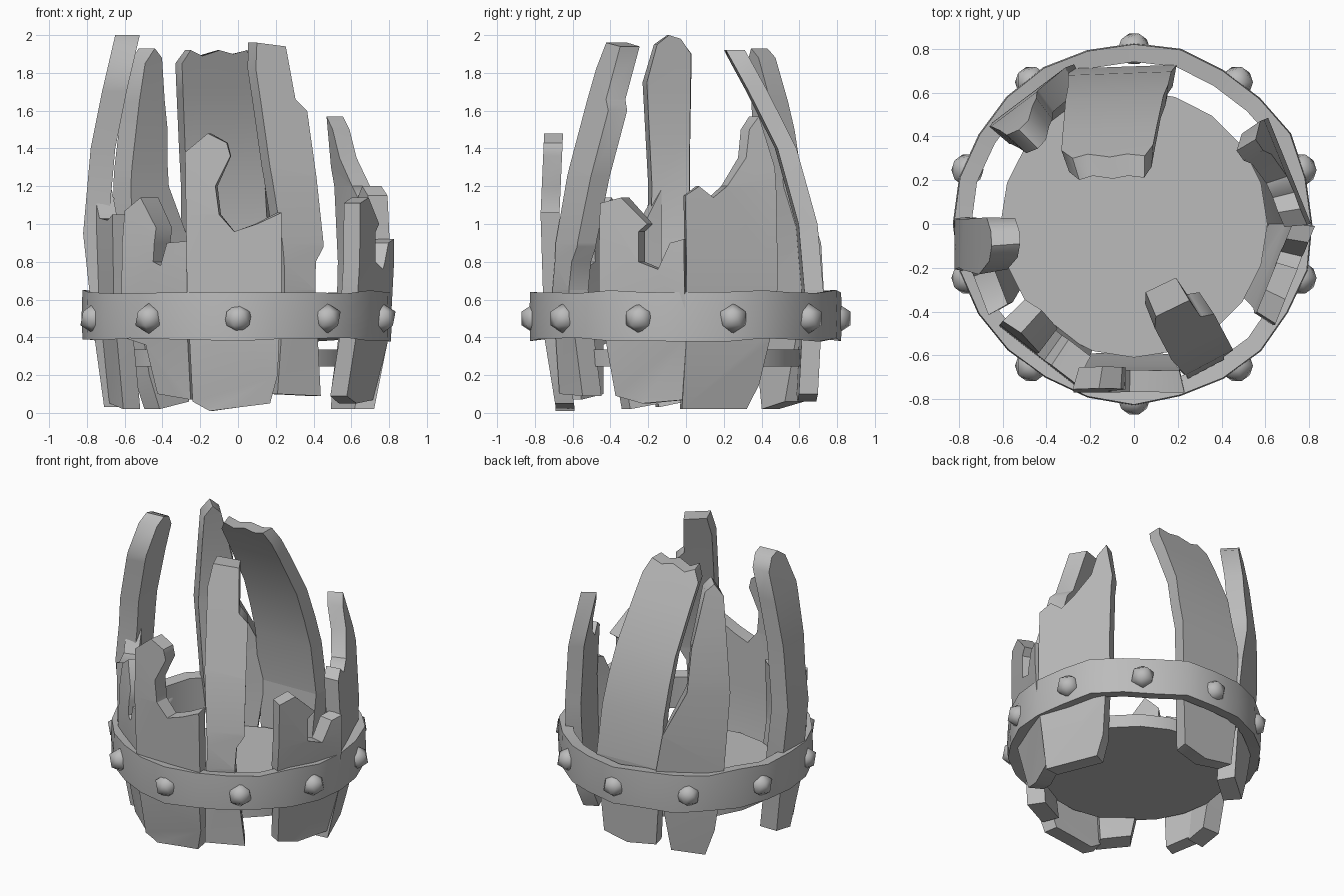
import bpy, bmesh, random
from math import radians, cos, sin, pi
from mathutils import Vector

random.seed(4)
if "Cube" in bpy.data.objects:
    bpy.data.objects.remove(bpy.data.objects["Cube"], do_unlink=True)

grey = bpy.data.materials.new("plain grey")
grey.use_nodes = True
grey.diffuse_color = (0.5, 0.5, 0.5, 1)
grey.node_tree.nodes["Principled BSDF"].inputs["Base Color"].default_value = (0.5, 0.5, 0.5, 1)
parts = []


def finish(bm, name):
    bmesh.ops.recalc_face_normals(bm, faces=bm.faces[:])
    mesh = bpy.data.meshes.new(name)
    bm.to_mesh(mesh)
    bm.free()
    mesh.materials.append(grey)
    ob = bpy.data.objects.new(name, mesh)
    bpy.context.collection.objects.link(ob)
    parts.append(ob)


def radius_at(profile, z):
    """Outer radius of a bent plank at a height."""
    if z <= profile[0][0]:
        return profile[0][1]
    for (z0, r0), (z1, r1) in zip(profile, profile[1:]):
        if z <= z1:
            return r0 + (r1 - r0) * (z - z0) / (z1 - z0)
    return profile[-1][1]


def stave(name, angle, profile, outline, thick=0.1):
    """Broken plank: flat outline (sideways, height) bent along a radius profile."""
    a = radians(angle)
    n, t = Vector((cos(a), sin(a), 0)), Vector((-sin(a), cos(a), 0))
    bm = bmesh.new()
    face = bm.faces.new([bm.verts.new((s, 0, z)) for s, z in outline])
    face.normal_update()
    bmesh.ops.triangulate(bm, faces=[face])
    for z, _ in profile:
        bmesh.ops.bisect_plane(bm, geom=bm.verts[:] + bm.edges[:] + bm.faces[:],
                               plane_co=(0, 0, z), plane_no=(0, 0, 1))
    ext = bmesh.ops.extrude_face_region(bm, geom=bm.faces[:], use_keep_orig=True)
    inner = {v for v in ext["geom"] if isinstance(v, bmesh.types.BMVert)}
    for v in bm.verts:
        s, z = v.co.x, v.co.z
        r = radius_at(profile, z)
        if v in inner:
            r, s = r - thick, s * 0.9
        v.co = n * r + t * s + Vector((0, 0, z))
    finish(bm, name)


# Front plank with a hooked splinter
stave("front_stave", -90, [(0.03, 0.69), (0.4, 0.75), (1.05, 0.77), (1.5, 0.75)],
      [(-0.24, 0.06), (-0.15, 0.01), (0.17, 0.05), (0.21, 0.2), (0.23, 0.65), (0.23, 1.06),
       (0.1, 1.0), (-0.02, 0.96), (-0.1, 1.05), (-0.12, 1.2), (-0.04, 1.36), (-0.06, 1.43),
       (-0.16, 1.48), (-0.28, 1.38), (-0.27, 0.65)])

# Tall narrow plank leaning inward
stave("front_left_tall_stave", -62,
      [(0.1, 0.69), (0.65, 0.74), (0.9, 0.72), (1.25, 0.64), (1.65, 0.52), (1.96, 0.42)],
      [(-0.13, 0.1), (0.13, 0.09), (0.07, 0.65), (0.08, 0.8), (0.13, 0.88), (0.13, 1.25),
       (0.13, 1.6), (0.07, 1.66), (0.06, 1.94), (-0.11, 1.96), (-0.14, 1.82), (-0.14, 1.3),
       (-0.11, 0.8)], 0.12)

# Short plank with a notch
stave("left_notched_stave", -22, [(0.07, 0.67), (0.45, 0.75), (0.8, 0.77), (1.15, 0.77)],
      [(-0.13, 0.09), (0.02, 0.05), (0.27, 0.07), (0.3, 0.4), (0.3, 0.92), (0.22, 0.9),
       (0.15, 0.76), (0.04, 0.8), (0.04, 0.96), (0.09, 1.0), (-0.06, 1.14), (-0.18, 1.11),
       (-0.19, 0.65)])

# Wide plank rising to one spike
stave("left_spiked_stave", 22, [(0.02, 0.66), (0.4, 0.74), (0.8, 0.75), (1.2, 0.73), (1.57, 0.66)],
      [(-0.29, 0.02), (0.08, 0.02), (0.14, 0.15), (0.18, 0.38), (0.22, 0.65), (0.22, 1.3),
       (0.15, 1.57), (0.09, 1.5), (0.06, 1.35), (-0.06, 1.2), (-0.14, 1.14), (-0.22, 1.2),
       (-0.3, 1.15), (-0.3, 0.65)])

# Wide tall plank bending far inward
stave("back_stave", 92,
      [(0.05, 0.69), (0.65, 0.72), (1.0, 0.69), (1.4, 0.58), (1.7, 0.43), (1.92, 0.31)],
      [(-0.18, 0.1), (0.0, 0.06), (0.22, 0.1), (0.27, 0.65), (0.28, 1.2), (0.32, 1.85),
       (0.27, 1.92), (0.2, 1.89), (0.1, 1.92), (0.02, 1.9), (-0.06, 1.92), (-0.1, 1.83),
       (-0.18, 1.2), (-0.22, 0.65)])

# Pointed plank
stave("back_right_stave", 127,
      [(0.02, 0.69), (0.5, 0.74), (0.9, 0.76), (1.3, 0.75), (1.65, 0.71), (1.93, 0.66)],
      [(-0.12, 0.06), (0.1, 0.02), (0.16, 0.2), (0.22, 0.65), (0.26, 1.2), (0.22, 1.85),
       (0.16, 1.93), (0.1, 1.88), (0.01, 1.5), (-0.02, 1.2), (-0.18, 0.9), (-0.22, 0.65)], 0.12)

# Tallest plank
stave("right_tall_stave", 180,
      [(0.04, 0.71), (0.4, 0.76), (0.95, 0.82), (1.4, 0.78), (1.7, 0.72), (2.0, 0.65)],
      [(0.0, 0.06), (0.16, 0.03), (0.22, 0.4), (0.2, 1.2), (0.23, 1.75), (0.17, 1.95),
       (0.1, 2.0), (0.03, 1.98), (-0.03, 1.9), (-0.02, 1.3), (-0.03, 0.6)], 0.13)

# Short filler plank
stave("right_short_stave", -159, [(0.03, 0.69), (0.5, 0.76), (1.05, 0.77)],
      [(-0.09, 0.05), (0.1, 0.02), (0.15, 0.4), (0.15, 1.05), (0.08, 1.02), (-0.04, 1.03),
       (-0.13, 1.18), (-0.13, 0.4)])

# Broken plank with two steps
stave("front_right_stave", -128, [(0.08, 0.69), (0.5, 0.75), (0.9, 0.74), (1.14, 0.71)],
      [(0.0, 0.1), (0.22, 0.07), (0.24, 0.5), (0.24, 0.91), (0.1, 0.9), (0.06, 0.78),
       (0.01, 0.8), (0.02, 0.98), (-0.1, 1.14), (-0.2, 1.07), (-0.2, 0.4), (-0.05, 0.36)], 0.14)

# Round floor board
bm = bmesh.new()
bmesh.ops.create_cone(bm, cap_ends=True, segments=20, radius1=0.61, radius2=0.61, depth=0.09)
bmesh.ops.translate(bm, verts=bm.verts[:], vec=(0, 0, 0.29))
finish(bm, "floor")

# Uneven hoop around the planks
bm = bmesh.new()
rings, count = [], 24
for i in range(count):
    a = 2 * pi * i / count
    r, low, high = 0.815 + random.uniform(-0.01, 0.01), random.uniform(0.375, 0.4), random.uniform(0.63, 0.655)
    section = [(r, low), (r + 0.005, 0.51), (r, high), (r - 0.08, high - 0.01), (r - 0.08, low + 0.01)]
    rings.append([bm.verts.new((p * cos(a), p * sin(a), z)) for p, z in section])
for i in range(count):
    one, two = rings[i], rings[(i + 1) % count]
    for j in range(len(one)):
        k = (j + 1) % len(one)
        bm.faces.new((one[j], two[j], two[k], one[k]))
finish(bm, "hoop")

# Rounded studs on the hoop
for i in range(10):
    a = pi / 2 + 2 * pi * i / 10
    bm = bmesh.new()
    bmesh.ops.create_icosphere(bm, subdivisions=1, radius=0.082)
    for v in bm.verts:
        v.co += Vector((0.8 * cos(a), 0.8 * sin(a), 0.5))
    finish(bm, f"stud_{i + 1}")

# Soft shading with sharp edges kept
bpy.ops.object.select_all(action='DESELECT')
for ob in parts:
    ob.select_set(True)
bpy.context.view_layer.objects.active = parts[0]
bpy.ops.object.shade_smooth_by_angle(angle=radians(45))
